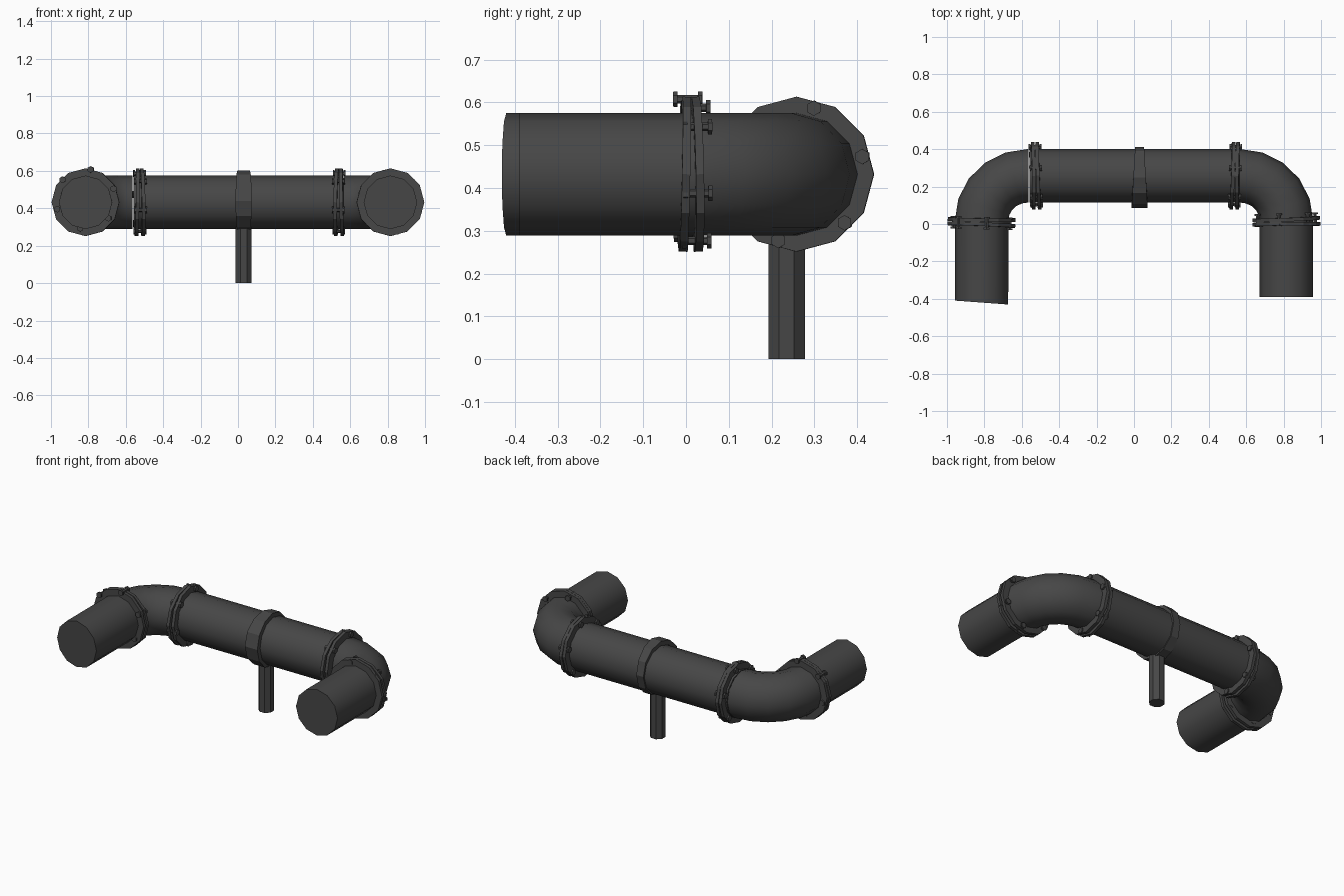
import bpy, bmesh
from math import sin, cos, pi, radians
from mathutils import Vector, Matrix

if "Cube" in bpy.data.objects:
    bpy.data.objects.remove(bpy.data.objects["Cube"])

ZC, R, YM, XL = 0.432, 0.143, 0.258, 0.815   # pipe height, radius, main run y, leg x
UP = Vector((0, 0, 1))

metal = bpy.data.materials.new("dark_grey_iron")
metal.diffuse_color = (0.062, 0.062, 0.062, 1)
metal.use_nodes = True
metal.node_tree.nodes["Principled BSDF"].inputs["Base Color"].default_value = metal.diffuse_color


def finish(bm, name, smooth=None):
    bmesh.ops.recalc_face_normals(bm, faces=bm.faces)
    me = bpy.data.meshes.new(name)
    bm.to_mesh(me)
    bm.free()
    me.materials.append(metal)
    ob = bpy.data.objects.new(name, me)
    bpy.context.collection.objects.link(ob)
    if smooth:
        bpy.ops.object.select_all(action='DESELECT')
        ob.select_set(True)
        bpy.context.view_layer.objects.active = ob
        bpy.ops.object.shade_smooth_by_angle(angle=radians(smooth))
    return ob


def loft(bm, rings, caps=True, closed=False):
    rv = [[bm.verts.new(p) for p in r] for r in rings]
    n = len(rv[0])
    pairs = list(zip(rv, rv[1:])) + ([(rv[-1], rv[0])] if closed else [])
    for a, b in pairs:
        for i in range(n):
            j = (i + 1) % n
            bm.faces.new((a[i], a[j], b[j], b[i]))
    if caps:
        bm.faces.new(rv[0])
        bm.faces.new(rv[-1])


def pipe(name, stations, smooth=40):
    # stations: (x, y, heading angle in degrees)
    rings = []
    for x, y, h in stations:
        side = Vector((sin(radians(h)), -cos(radians(h)), 0))
        rings.append([Vector((x, y, ZC)) + side * R * cos(k * pi / 6) + UP * R * sin(k * pi / 6)
                      for k in range(12)])
    bm = bmesh.new()
    loft(bm, rings)
    finish(bm, name, smooth)


def cyl(bm, centre, axis, r, depth, sides):
    a = axis.normalized()
    u = a.cross(UP).normalized()
    m = Matrix((u, u.cross(a), -a)).transposed()
    if m.determinant() < 0:
        m = Matrix((u, a.cross(u), a)).transposed()
    bmesh.ops.create_cone(bm, cap_ends=True, segments=sides, radius1=r, radius2=r,
                          depth=depth, matrix=Matrix.Translation(centre) @ m.to_4x4())


def flange(name, x, y, heading, tilt, phase, lift=0.0, shift=0.0):
    c = Vector((x, y, ZC))
    bm = bmesh.new()
    # two rings, very slightly out of parallel
    for s in (-1, 1):
        h = radians(heading + tilt + 0.7 * s)
        a = Vector((cos(h), sin(h), 0.02 * s))
        cyl(bm, c + a * 0.014 * s, a, 0.181, 0.019, 12)
    # hex bolts with a head on each side
    h = radians(heading + tilt)
    a = Vector((cos(h), sin(h), 0))
    u = a.cross(UP)
    for k in range(6):
        t = radians(phase + 60 * k)
        p = c + UP * (0.16 * sin(t) + lift) + u * 0.16 * cos(t) + a * shift
        cyl(bm, p, a, 0.010, 0.06, 6)
        for s in (-1, 1):
            cyl(bm, p + a * 0.029 * s, a, 0.018, 0.01, 6)
    finish(bm, name)


# Straight pipes: left leg has a slightly skewed end
pipe("main_pipe", [(-0.56, YM, 0), (0.56, YM, 0)])
pipe("left_leg_pipe", [(-XL, -0.42, 85.8), (-XL, 0.02, 90)])
pipe("right_leg_pipe", [(XL, -0.39, 90), (XL, 0.02, 90)])

# Elbows: quarter bends in five steps
for s, side in ((-1, "left"), (1, "right")):
    bend = []
    for i in range(6):
        t = radians(18 * i)
        bend.append((s * (0.565 + 0.25 * cos(t)), 0.018 + 0.24 * sin(t),
                     90 + s * 18 * i))
    pipe(side + "_elbow", bend)

# Bolted flanges
flange("left_leg_flange", -XL, 0.01, 90, -1.5, 20, lift=0.018, shift=-0.005)
flange("right_leg_flange", XL, 0.012, 90, 1.5, 44, shift=0.012)
flange("left_main_flange", -0.525, YM, 0, 1.5, 45)
flange("right_main_flange", 0.54, YM, 0, -1.5, 45)

# Strap round the middle, wider at the front
bm = bmesh.new()
rings = []
for k in range(12):
    cy, cz = cos(k * pi / 6), sin(k * pi / 6)
    w = 0.0335 - 0.0095 * cy
    ring = []
    for dx, r in ((-w, 0.135), (-w, 0.163), (w, 0.163), (w, 0.135)):
        ring.append(Vector((0.03 + dx, 0.248 + r * cy, 0.44 + r * cz)))
    rings.append(ring)
loft(bm, rings, caps=False, closed=True)
finish(bm, "support_strap")

# Support post
bm = bmesh.new()
bmesh.ops.create_cone(bm, cap_ends=True, segments=8, radius1=0.046, radius2=0.046, depth=0.32,
                      matrix=Matrix.Translation((0.03, 0.235, 0.16)) @ Matrix.Rotation(pi / 8, 4, 'Z'))
finish(bm, "support_post")
